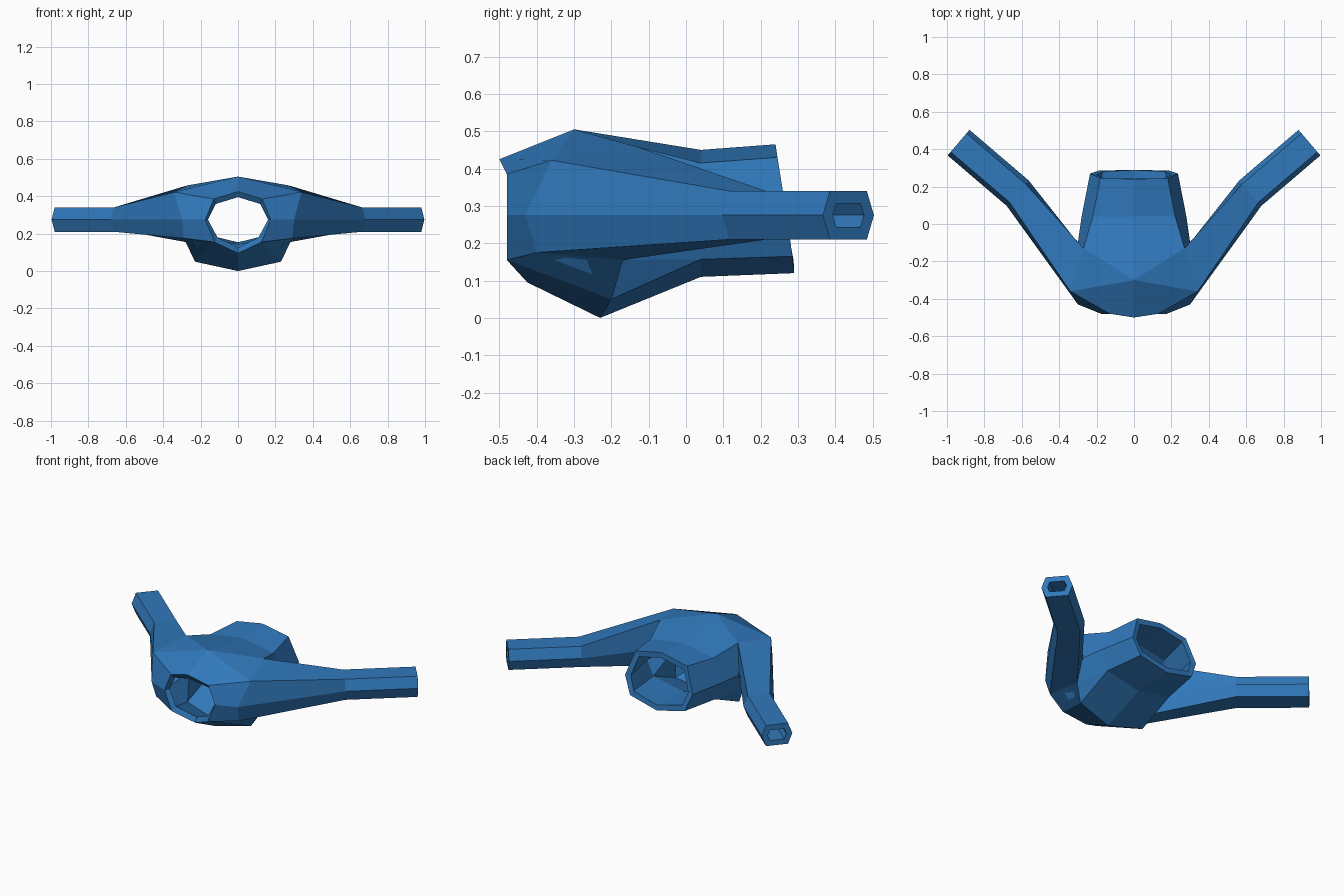
import bpy, bmesh
from mathutils import Vector

if "Cube" in bpy.data.objects:
    bpy.data.objects.remove(bpy.data.objects["Cube"])

bm = bmesh.new()


def ring(points):
    return [bm.verts.new(p) for p in points]


def strip(a, b, closed=False):
    n = len(a)
    for i in range(n if closed else n - 1):
        j = (i + 1) % n
        bm.faces.new((a[i], a[j], b[j], b[i]))


# Half rings of the central tube, listed top to bottom
front = ring([(0, -.5, .425), (.13, -.48, .385), (.175, -.48, .275),
              (.125, -.48, .155), (0, -.425, .095)])
rear = ring([(0, .04, .45), (.22, .04, .415), (.28, .04, .275),
             (.23, .04, .157), (0, .04, .11)])
mouth = ring([(0, .24, .465), (.18, .245, .43), (.235, .27, .275),
              (.19, .285, .165), (0, .29, .12)])
top, low, bottom = ring([(0, -.3, .505), (.23, -.2, .05), (0, -.23, 0)])

# Six-sided arm root: upper, middle, lower outside, then lower, middle, upper inside
root = ring([(.34, -.36, .422), (.30, -.43, .275), (.29, -.40, .175),
             (.28, -.17, .155), (.30, -.10, .275), (.27, -.13, .458)])


# Straight outer arm, hexagonal in section
def hexagon(x, y):
    side = Vector((.65, -.76, 0))
    c = Vector((x, y, .275))
    return ring([c + side * s + Vector((0, 0, h)) for s, h in
                 ((.065, .065), (.09, 0), (.065, -.065),
                  (-.065, -.065), (-.09, 0), (-.065, .065))])


elbow = hexagon(.622, .165)
tip = hexagon(.938, .435)
strip(root, elbow, True)
strip(elbow, tip, True)

# Body skin joining the front opening, arm root and rear tube
strip(front[1:4], root[:3])
strip(rear, mouth)
strip(root[5:2:-1], rear[1:4])
for f in ((front[0], front[1], root[0], top), (top, root[0], root[5]),
          (top, root[5], rear[1], rear[0]), (front[3], root[2], root[3], low),
          (front[4], front[3], low, bottom), (low, root[3], rear[3]),
          (bottom, low, rear[3], rear[4])):
    bm.faces.new(f)

# Mirror to the other side and weld the centre seam
geom = bm.verts[:] + bm.edges[:] + bm.faces[:]
bmesh.ops.mirror(bm, geom=geom, axis='X', merge_dist=.0005)
bmesh.ops.remove_doubles(bm, verts=bm.verts[:], dist=.0005)
bmesh.ops.recalc_face_normals(bm, faces=bm.faces[:])
# The skin is open, so make sure its normals face outward
bm.faces.ensure_lookup_table()
highest = max(bm.faces, key=lambda f: f.calc_center_median().z)
if highest.normal.z < 0:
    bmesh.ops.reverse_faces(bm, faces=bm.faces[:])

mesh = bpy.data.meshes.new("branched_pipe")
bm.to_mesh(mesh)
bm.free()
pipe = bpy.data.objects.new("branched_pipe", mesh)
bpy.context.collection.objects.link(pipe)

# Hollow wall with rims at all four openings
wall = pipe.modifiers.new("wall", 'SOLIDIFY')
wall.thickness = .033
wall.offset = -1
wall.use_even_offset = True

blue = bpy.data.materials.new("blue")
blue.diffuse_color = (.03, .19, .5, 1)
blue.use_nodes = True
blue.node_tree.nodes["Principled BSDF"].inputs["Base Color"].default_value = blue.diffuse_color
mesh.materials.append(blue)
